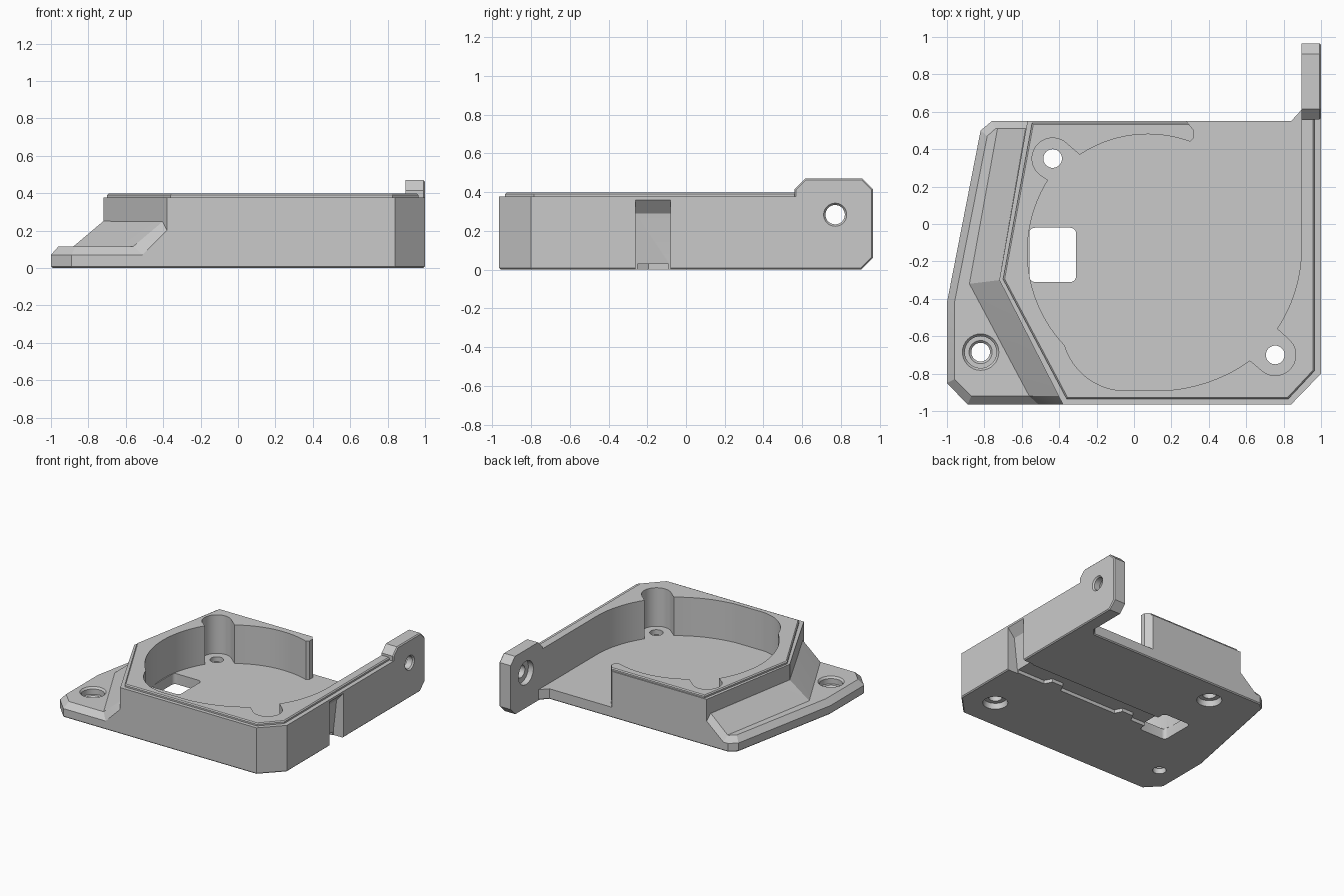
import bpy, bmesh, math
from mathutils import Vector

cube = bpy.data.objects.get("Cube")
if cube:
    bpy.data.objects.remove(cube, do_unlink=True)

grey = bpy.data.materials.new("plain_grey")
grey.use_nodes = True
grey.diffuse_color = (0.59, 0.59, 0.59, 1)
grey.node_tree.nodes["Principled BSDF"].inputs["Base Color"].default_value = grey.diffuse_color


def finish(bm, name):
    bmesh.ops.recalc_face_normals(bm, faces=bm.faces)
    mesh = bpy.data.meshes.new(name)
    bm.to_mesh(mesh)
    bm.free()
    mesh.materials.append(grey)
    obj = bpy.data.objects.new(name, mesh)
    bpy.context.collection.objects.link(obj)
    return obj


def prism(name, pts, start, end, axis="z", chamfer=0):
    """Extrude a 2D outline along z or x, with an optional chamfer round the starting face."""
    bm = bmesh.new()
    place = (lambda a, b: (a, b, start)) if axis == "z" else (lambda a, b: (start, a, b))
    face = bm.faces.new([bm.verts.new(place(a, b)) for a, b in pts])
    rim = list(face.edges)
    top = bmesh.ops.extrude_face_region(bm, geom=[face], use_keep_orig=True)["geom"]
    step = Vector((0, 0, end - start)) if axis == "z" else Vector((end - start, 0, 0))
    bmesh.ops.translate(bm, vec=step, verts=[v for v in top if isinstance(v, bmesh.types.BMVert)])
    bmesh.ops.recalc_face_normals(bm, faces=bm.faces)
    if chamfer:
        bmesh.ops.bevel(bm, geom=rim, offset=chamfer, segments=1, affect="EDGES")
    return finish(bm, name)


def hull(name, pts):
    bm = bmesh.new()
    for p in pts:
        bm.verts.new(p)
    res = bmesh.ops.convex_hull(bm, input=bm.verts)
    spare = {g for g in res["geom_interior"] + res["geom_unused"] if isinstance(g, bmesh.types.BMVert)}
    bmesh.ops.delete(bm, geom=list(spare), context="VERTS")
    bmesh.ops.dissolve_limit(bm, angle_limit=0.01, verts=bm.verts, edges=bm.edges)
    return finish(bm, name)


def arc(cx, cy, r, start, end, n=20):
    angles = [math.radians(start + (end - start) * i / n) for i in range(n + 1)]
    return [(cx + r * math.cos(a), cy + r * math.sin(a)) for a in angles]


def arc_through(p, q, s, n=24):
    """Counter-clockwise arc through three points."""
    (ax, ay), (bx, by), (cx, cy) = p, q, s
    d = 2 * (ax * (by - cy) + bx * (cy - ay) + cx * (ay - by))
    a2, b2, c2 = ax * ax + ay * ay, bx * bx + by * by, cx * cx + cy * cy
    ux = (a2 * (by - cy) + b2 * (cy - ay) + c2 * (ay - by)) / d
    uy = (a2 * (cx - bx) + b2 * (ax - cx) + c2 * (bx - ax)) / d
    start = math.degrees(math.atan2(ay - uy, ax - ux))
    end = math.degrees(math.atan2(cy - uy, cx - ux))
    return arc(ux, uy, math.hypot(ax - ux, ay - uy), start, end if end > start else end + 360, n)


def rounded(x0, y0, x1, y1, r):
    return (arc(x1 - r, y1 - r, r, 0, 90, 6) + arc(x0 + r, y1 - r, r, 90, 180, 6)
            + arc(x0 + r, y0 + r, r, 180, 270, 6) + arc(x1 - r, y0 + r, r, 270, 360, 6))


def combine(target, tool, operation):
    mod = target.modifiers.new(tool.name, "BOOLEAN")
    mod.operation, mod.object, mod.solver = operation, tool, "EXACT"
    bpy.context.view_layer.objects.active = target
    bpy.ops.object.modifier_apply(modifier=mod.name)
    bpy.data.objects.remove(tool, do_unlink=True)


def bore(axis, a, b, steps):
    """Turned cutter along z or x: each step is (height, radius)."""
    bm = bmesh.new()
    rings = []
    for h, r in steps:
        pts = arc(a, b, r, 0, 360, 32)[:-1]
        rings.append([bm.verts.new((p, q, h) if axis == "z" else (h, p, q)) for p, q in pts])
    for lower, upper in zip(rings, rings[1:]):
        for i in range(32):
            j = (i + 1) % 32
            bm.faces.new((lower[i], lower[j], upper[j], upper[i]))
    bm.faces.new(rings[0])
    bm.faces.new(rings[-1])
    return finish(bm, "bore")


FLOOR, INNER = 0.085, 0.895

# Base plate, main block and raised lip
base = [(-0.89, -0.965), (0.84, -0.965), (1, -0.8), (1, 0.61), (INNER, 0.61), (0.84, 0.55),
        (-0.76, 0.55), (-0.82, 0.5), (-1, -0.42), (-1, -0.85)]
housing = prism("fan_housing", base, 0, 0.07, chamfer=0.008)
block = [(-0.38, -0.965), (0.84, -0.965), (1, -0.8), (1, 0.57), (INNER, 0.57), (INNER - 0.055, 0.55),
         (-0.57, 0.55), (-0.72, -0.3)]
combine(housing, prism("main_block", block, 0.03, 0.376), "UNION")
lip = [(-0.36, -0.935), (0.825, -0.935), (0.965, -0.785), (0.965, 0.58), (0.88, 0.58), (0.88, 0.54),
       (-0.545, 0.54), (-0.7, -0.295)]
combine(housing, prism("lip", lip, 0.397, 0.35, chamfer=0.008), "UNION")

# Floor fillet beside the arm
fillet = [(0.8, 0.5), (0.95, 0.5), (0.95, 0.61), (INNER, 0.61), (0.84, 0.55), (0.8, 0.55)]
combine(housing, prism("floor_fillet", fillet, 0.03, 0.2), "UNION")

# Side flange with chamfered top edge
low = [(-0.38, -0.965), (-0.89, -0.965), (-1, -0.85), (-1, -0.42), (-0.82, 0.5), (-0.76, 0.55), (-0.56, 0.55)]
high = [(-0.38, -0.92), (-0.87, -0.92), (-0.96, -0.83), (-0.96, -0.42), (-0.785, 0.47), (-0.74, 0.51), (-0.56, 0.51)]
flange = [(x, y, z) for ring, z in ((low, 0.04), (low, 0.07), (high, 0.115)) for x, y in ring]
combine(housing, hull("flange", flange), "UNION")

# Sloped ramps between the flange and the block
for name, foot, crest, foot_end, crest_end in (
        ("front_ramp", (-0.56, -0.92), (-0.40, -0.92), (-0.51, -0.965), (-0.38, -0.965)),
        ("back_ramp", (-0.73, 0.51), (-0.58, 0.51), (-0.72, 0.55), (-0.57, 0.55))):
    pts = [(-0.88, -0.32, 0.115), (*foot, 0.115), (-0.72, -0.3, 0.25), (*crest, 0.25),
           (*foot_end, 0.07), (*crest_end, 0.2)]
    pts += [(x, y, 0.05) for x, y, z in pts]
    pts += [(-0.69, -0.3, 0.25), (-0.69, -0.3, 0.05), (crest[0] + 0.03, crest[1], 0.25)]
    combine(housing, hull(name, pts), "UNION")

# Scroll-shaped cavity, open at the back
cavity = arc_through((0.3, 0.44), (0.07, 0.48), (-0.29, 0.37))
cavity += arc(-0.435, 0.35, 0.11, 48, 228)
cavity += arc_through((-0.46, 0.235), (-0.57, -0.15), (-0.37, -0.65))
cavity += arc_through((-0.36, -0.68), (-0.24, -0.83), (-0.02, -0.89), 12)
cavity += arc_through((0.17, -0.89), (0.41, -0.84), (0.62, -0.73), 12)
cavity += arc(0.755, -0.7, 0.11, 228, 408)
cavity += arc_through((0.765, -0.56), (0.86, -0.36), (INNER, -0.13), 12)
cavity += [(INNER, 0.75), (0.28, 0.75), (0.28, 0.55), (0.32, 0.5), (0.32, 0.46)]
combine(housing, prism("cavity", cavity, FLOOR, 1), "DIFFERENCE")

# Upright arm with clipped corners
arm = [(0.5, 0), (0.905, 0), (0.965, 0.06), (0.965, 0.415), (0.91, 0.47), (0.615, 0.47),
       (0.56, 0.415), (0.56, 0.376), (0.5, 0.376)]
combine(housing, prism("arm", arm, 1, INNER, "x", chamfer=0.008), "UNION")

# Screw holes: arm, flange and the two floor corners
holes = [("x", 0.77, 0.283, ((0.8, 0.095), (0.94, 0.095), (0.94, 0.05), (0.988, 0.05), (1.01, 0.068))),
         ("z", -0.82, -0.685, ((-0.1, 0.05), (0.045, 0.05), (0.057, 0.062), (0.057, 0.085),
                               (0.1, 0.085), (0.13, 0.11)))]
for x, y in ((-0.435, 0.35), (0.755, -0.7)):
    holes.append(("z", x, y, ((-0.01, 0.095), (0.045, 0.085), (0.045, 0.05), (0.2, 0.05))))
for hole in holes:
    combine(housing, bore(*hole), "DIFFERENCE")

# Cable window, underside channel with retaining tabs, and side slot
combine(housing, prism("window", rounded(-0.56, -0.31, -0.31, -0.02, 0.03), -0.1, FLOOR + 0.005), "DIFFERENCE")
channel = [(-0.35, -0.25)]
for x in (-0.1, 0.58):
    channel += [(x - 0.08, -0.25), (x - 0.05, -0.19), (x + 0.05, -0.19), (x + 0.08, -0.25)]
channel += [(0.93, -0.25), (0.93, -0.09), (-0.35, -0.09)]
combine(housing, prism("channel", channel, -0.1, 0.028), "DIFFERENCE")
profile = [(1.01, -0.02), (1.01, 0.37), (0.94, 0.29), (0.94, 0.06), (0.91, 0.028), (0.91, -0.02)]
slot = [(x, y, z) for x, z in profile for y in (-0.26, -0.08)]
combine(housing, hull("side_slot", slot), "DIFFERENCE")

# Smooth curved walls, keep the edges crisp
bpy.ops.object.select_all(action="DESELECT")
housing.select_set(True)
bpy.context.view_layer.objects.active = housing
bpy.ops.object.shade_smooth_by_angle(angle=math.radians(20))
